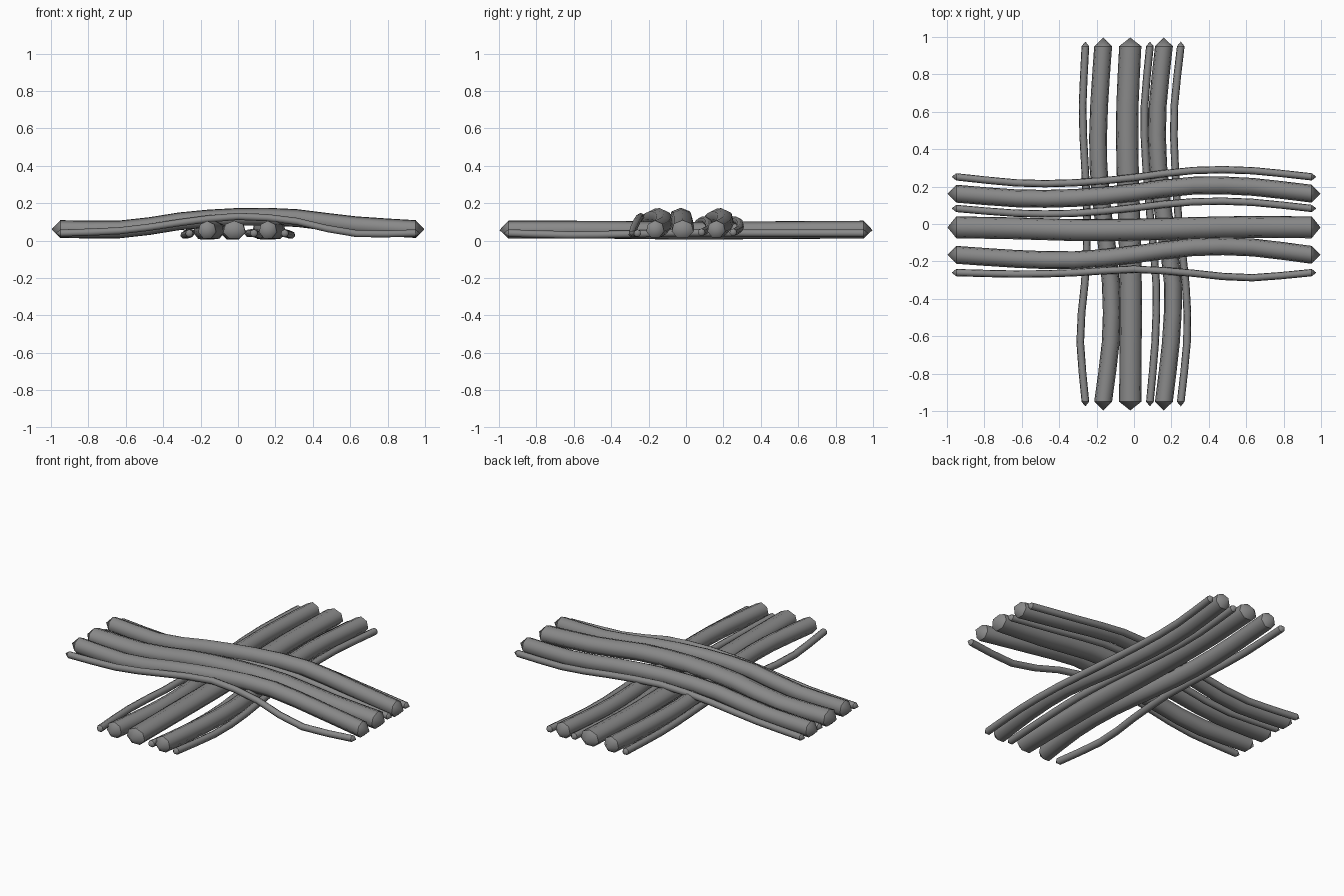
import bpy, bmesh, math

if "Cube" in bpy.data.objects:
    bpy.data.objects.remove(bpy.data.objects["Cube"])

SIDES = 7
STATIONS = (-0.95, -0.6, -0.3, 0.0, 0.3, 0.6, 0.95)
DROP = 0.006

# Dark grey wood
wood = bpy.data.materials.new("dark_wood")
wood.diffuse_color = (0.25, 0.25, 0.25, 1)
wood.use_nodes = True
wood.node_tree.nodes["Principled BSDF"].inputs["Base Color"].default_value = wood.diffuse_color


def spline(vals, t):
    """Smooth interpolation of station values."""
    n = len(STATIONS)
    i = max(k for k in range(n - 1) if STATIONS[k] <= t + 1e-6)

    def slope(k):
        a, b = max(k - 1, 0), min(k + 1, n - 1)
        return (vals[b] - vals[a]) / (STATIONS[b] - STATIONS[a])
    h = STATIONS[i + 1] - STATIONS[i]
    u = (t - STATIONS[i]) / h
    return ((2*u**3 - 3*u**2 + 1) * vals[i] + (u**3 - 2*u**2 + u) * h * slope(i)
            + (3*u**2 - 2*u**3) * vals[i + 1] + (u**3 - u**2) * h * slope(i + 1))


def stick(name, along_x, side, height, r, rz):
    """Bent round stick with short pointed ends."""
    bm = bmesh.new()

    def vert(t, s, z):
        return bm.verts.new((t, s, z - DROP) if along_x else (s, t, z - DROP))
    rings, segs = [], 12
    for k in range(segs + 1):
        t = -0.95 + 1.9 * k / segs
        s, z = spline(side, t), spline(height, t)
        rings.append([vert(t, s + r * math.cos(a), z + rz * math.sin(a))
                      for a in (math.pi / 2 + 2 * math.pi * j / SIDES for j in range(SIDES))])
    for a, b in zip(rings, rings[1:]):
        for j in range(SIDES):
            m = (j + 1) % SIDES
            bm.faces.new((a[j], a[m], b[m], b[j])).smooth = True
    # Pointed ends, with a crisp rim
    tip = 0.997 if r > 0.03 else 0.975
    for ring, t, i in ((rings[0], -tip, 0), (rings[-1], tip, -1)):
        p = vert(t, side[i], height[i])
        for j in range(SIDES):
            m = (j + 1) % SIDES
            bm.faces.new((ring[j], ring[m], p)).smooth = True
            bm.edges.get((ring[j], ring[m])).smooth = False
    bmesh.ops.recalc_face_normals(bm, faces=bm.faces)
    me = bpy.data.meshes.new(name)
    bm.to_mesh(me)
    bm.free()
    me.materials.append(wood)
    bpy.context.collection.objects.link(bpy.data.objects.new(name, me))


# Height profiles
low_thick = (0.062, 0.062, 0.060, 0.056, 0.058, 0.060, 0.062)
low_thin = (0.045, 0.035, 0.040, 0.048, 0.045, 0.045, 0.045)
arch = (0.065, 0.065, 0.108, 0.130, 0.125, 0.088, 0.065)
arch_front_thin = (0.045, 0.060, 0.102, 0.134, 0.110, 0.045, 0.045)
arch_back_thin = (0.050, 0.050, 0.085, 0.115, 0.105, 0.070, 0.050)

# Lower bundle, running front to back
lower = [
    ("thin_a", (-.26, -.288, -.262, -.25, -.262, -.275, -.26), low_thin, .021, .021),
    ("log_a", (-.165, -.122, -.125, -.16, -.19, -.188, -.165), low_thick, .049, .049),
    ("log_b", (-.02, -.018, -.018, -.025, -.034, -.036, -.02), low_thick, .061, .050),
    ("thin_b", (.085, .115, .118, .09, .065, .055, .085), low_thin, .021, .021),
    ("log_c", (.16, .2, .207, .165, .13, .125, .16), low_thick, .049, .049),
    ("thin_c", (.25, .285, .275, .24, .22, .214, .25), low_thin, .021, .021),
]
for n, s, h, r, rz in lower:
    stick("lower_" + n, False, s, h, r, rz)

# Upper bundle, arched over the lower one, left to right
upper = [
    ("thin_a", (-.26, -.268, -.26, -.242, -.262, -.288, -.26), arch_front_thin, .02, .02),
    ("log_a", (-.165, -.188, -.193, -.163, -.125, -.123, -.165), arch, .049, .048),
    ("log_b", (-.018, -.024, -.033, -.031, -.022, -.016, -.018), arch, .06, .050),
    ("thin_b", (.083, .056, .058, .086, .118, .118, .083), arch_back_thin, .02, .02),
    ("log_c", (.162, .136, .14, .168, .204, .201, .162), arch, .049, .048),
    ("thin_c", (.252, .218, .221, .248, .285, .287, .252), arch_back_thin, .02, .02),
]
for n, s, h, r, rz in upper:
    stick("upper_" + n, True, s, h, r, rz)
